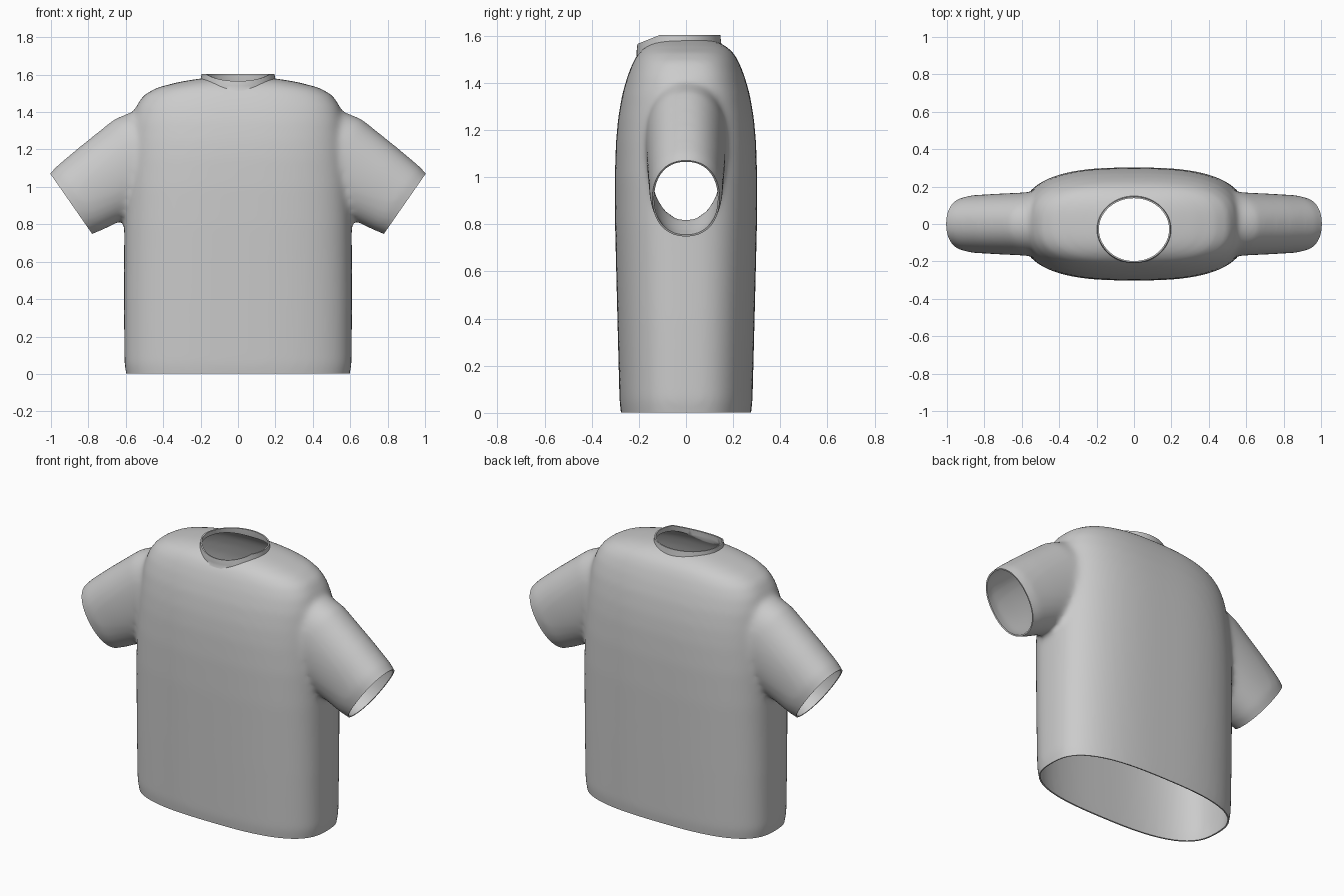
import bpy, bmesh, math
from mathutils import Vector

if "Cube" in bpy.data.objects:
    bpy.data.objects.remove(bpy.data.objects["Cube"])


def ring(center, u, v, a, b, n, count=72):
    """Superellipse ring spanned by the directions u and v."""
    pts = []
    for i in range(count):
        t = 2 * math.pi * i / count
        c, s = math.cos(t), math.sin(t)
        r = (abs(c) ** n + abs(s) ** n) ** (-1 / n)
        pts.append(center + u * (a * r * c) + v * (b * r * s))
    return pts


def loft(name, rings):
    """Closed solid through a series of rings."""
    bm = bmesh.new()
    loops = [[bm.verts.new(p) for p in r] for r in rings]
    n = len(loops[0])
    for lo, hi in zip(loops, loops[1:]):
        for i in range(n):
            j = (i + 1) % n
            bm.faces.new((lo[i], lo[j], hi[j], hi[i]))
    bm.faces.new(loops[0][::-1])
    bm.faces.new(loops[-1])
    bmesh.ops.recalc_face_normals(bm, faces=bm.faces)
    me = bpy.data.meshes.new(name)
    bm.to_mesh(me)
    bm.free()
    ob = bpy.data.objects.new(name, me)
    bpy.context.collection.objects.link(ob)
    return ob


def apply_modifier(ob, kind, **settings):
    bpy.context.view_layer.objects.active = ob
    m = ob.modifiers.new(kind.lower(), kind)
    for k, val in settings.items():
        setattr(m, k, val)
    bpy.ops.object.modifier_apply(modifier=m.name)


def union(ob, other):
    apply_modifier(ob, 'BOOLEAN', operation='UNION', solver='EXACT', object=other)
    bpy.data.objects.remove(other)


X, Y, Z = Vector((1, 0, 0)), Vector((0, 1, 0)), Vector((0, 0, 1))

# Torso: height, half width, half depth
torso = [(-.12, .58, .262), (0, .597, .276), (.05, .607, .282), (.4, .61, .291),
         (.8, .608, .301), (1.0, .602, .302), (1.15, .59, .297), (1.25, .58, .288),
         (1.35, .568, .271), (1.43, .545, .248), (1.49, .505, .224), (1.53, .435, .2),
         (1.56, .32, .165), (1.58, .2, .12), (1.588, .1, .06)]
shirt = loft("shirt", [ring(Z * z, X, Y, w, d, 2.8) for z, w, d in torso])

# Sleeves: distance back from cuff, half height, half depth, offset
sleeve = [(-.1, .185, .13, 0), (0, .197, .142, 0), (.04, .208, .154, 0),
          (.2, .228, .162, -.005), (.45, .26, .172, -.02), (.7, .2, .165, -.02)]
for side in (1, -1):
    up = Vector((side * .57, 0, .82)).normalized()
    back = Vector((-side * .82, 0, .57)).normalized()
    cuff = Vector((side * .892, 0, .91))
    union(shirt, loft("sleeve", [ring(cuff + back * t + up * o, up, Y, h, d, 2.2)
                                 for t, h, d, o in sleeve]))

# Blend the seams into soft cloth
apply_modifier(shirt, 'REMESH', mode='VOXEL', voxel_size=.014)
apply_modifier(shirt, 'SMOOTH', factor=.5, iterations=22)

# Collar
union(shirt, loft("collar", [ring(Vector((0, -.028, z)), X, Y, r, r - .022, 2)
                             for z, r in ((1.3, .203), (1.54, .203), (1.6, .196), (1.7, .19))]))

# Openings: hem, collar rim with a front dip, two cuffs
bm = bmesh.new()
bm.from_mesh(shirt.data)


def cut(point, normal, inside):
    faces = [f for f in bm.faces if inside(f.calc_center_median())]
    parts = set(faces)
    for f in faces:
        parts.update(f.edges)
        parts.update(f.verts)
    bmesh.ops.bisect_plane(bm, geom=list(parts), plane_co=point, plane_no=normal,
                           clear_outer=True)


cut(Vector((0, 0, .001)), -Z, lambda c: c.z < .3)
cut(Vector((0, 0, 1.603)), Z, lambda c: c.z > 1.45)
cut(Vector((0, -.2, 1.568)), Vector((0, -.4, 1)).normalized(), lambda c: c.z > 1.45)
for side in (1, -1):
    cut(Vector((side * .892, 0, .91)), Vector((side * .82, 0, -.57)),
        lambda c: c.x * side > .63 and c.z > .6)
bm.to_mesh(shirt.data)
bm.free()

# Thin cloth
apply_modifier(shirt, 'SOLIDIFY', thickness=.008, offset=-1)
bpy.ops.object.select_all(action='DESELECT')
shirt.select_set(True)
bpy.context.view_layer.objects.active = shirt
bpy.ops.object.shade_smooth_by_angle(angle=math.radians(40))
